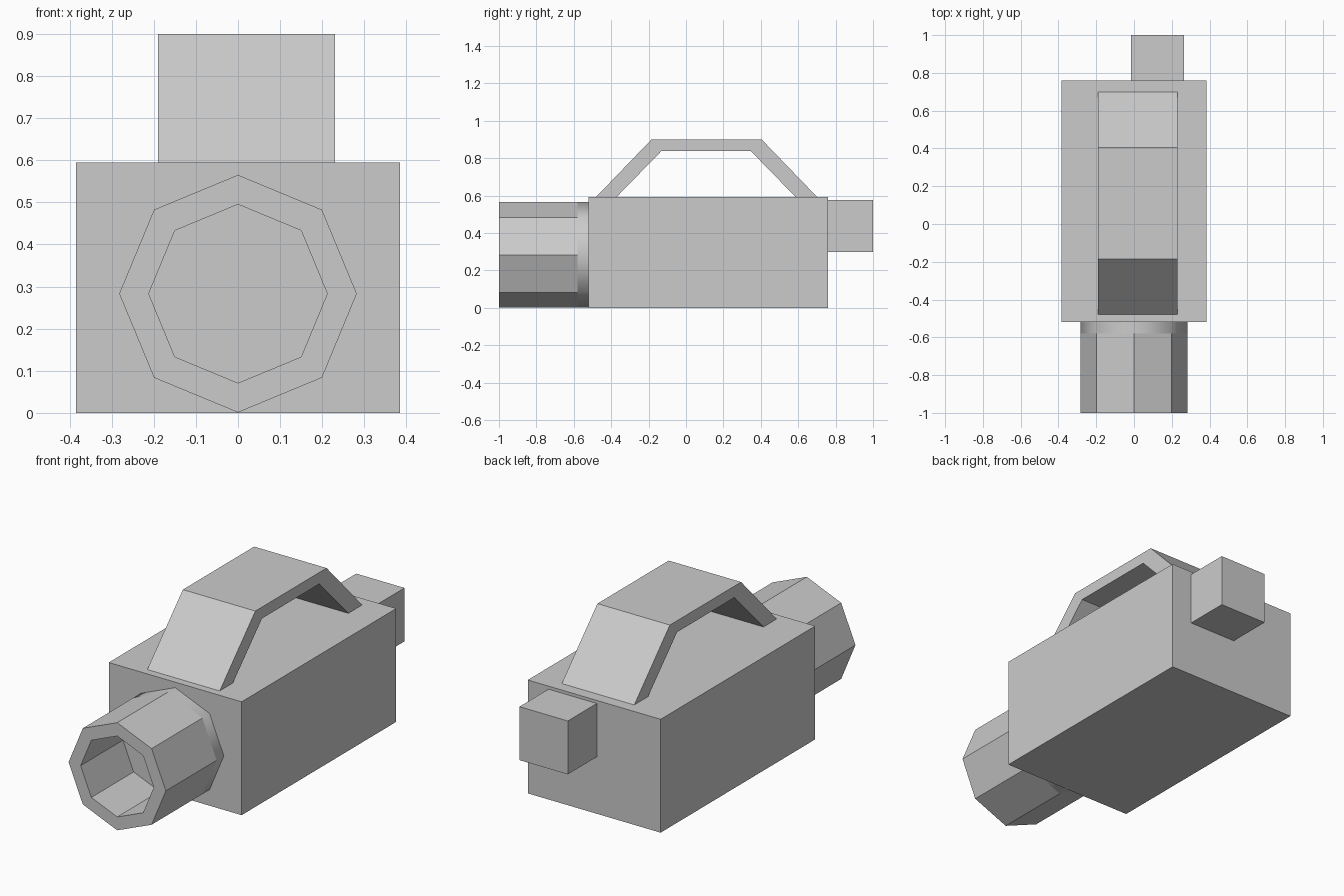
import bpy
import math

if "Cube" in bpy.data.objects:
    bpy.data.objects.remove(bpy.data.objects["Cube"])


def make_object(name, verts, faces):
    mesh = bpy.data.meshes.new(name)
    mesh.from_pydata(verts, [], faces)
    mesh.update()
    obj = bpy.data.objects.new(name, mesh)
    bpy.context.collection.objects.link(obj)
    return obj


def extrude_x(name, profile, x0, x1, caps):
    """Sweep a clockwise (y, z) profile from x0 to x1; caps are index tuples."""
    n = len(profile)
    verts = [(x, y, z) for x in (x0, x1) for y, z in profile]
    faces = [(i, (i + 1) % n, (i + 1) % n + n, i + n) for i in range(n)]
    faces += [tuple(c) for c in caps]
    faces += [tuple(i + n for i in reversed(c)) for c in caps]
    return make_object(name, verts, faces)


def box(name, x, y, z):
    profile = [(y[0], z[0]), (y[0], z[1]), (y[1], z[1]), (y[1], z[0])]
    return extrude_x(name, profile, x[0], x[1], [(3, 2, 1, 0)])


def fix_normals(obj):
    import bmesh
    bm = bmesh.new()
    bm.from_mesh(obj.data)
    bmesh.ops.recalc_face_normals(bm, faces=bm.faces)
    bm.to_mesh(obj.data)
    bm.free()


# Main body and rear viewfinder
body = box("camera_body", (-0.385, 0.385), (-0.52, 0.76), (0, 0.594))
viewfinder = box("viewfinder", (-0.015, 0.265), (0.76, 1.0), (0.298, 0.578))

# Bent-strap carrying handle
outer = [(-0.48, 0.594), (-0.185, 0.9), (0.405, 0.9), (0.70, 0.594)]
inner = [(0.585, 0.594), (0.345, 0.84), (-0.13, 0.84), (-0.37, 0.594)]
handle = extrude_x("carry_handle", outer + inner, -0.19, 0.23,
                   [(i, 7 - i, 6 - i, i + 1) for i in range(3)])

# Octagonal lens barrel: outer wall, front rim, recessed bore
SIDES = 8
rings = [(0.282, -0.52), (0.282, -0.58), (0.282, -1.0), (0.212, -1.0), (0.212, -0.65)]
verts = []
for r, y in rings:
    for k in range(SIDES):
        a = 2 * math.pi * k / SIDES
        verts.append((r * math.sin(a), y, 0.283 + r * math.cos(a)))
faces = []
for j in range(len(rings) - 1):
    for k in range(SIDES):
        m = (k + 1) % SIDES
        faces.append((j * SIDES + k, j * SIDES + m, (j + 1) * SIDES + m, (j + 1) * SIDES + k))
faces.append(tuple(range(4 * SIDES, 5 * SIDES)))
faces.append(tuple(range(SIDES)))
lens = make_object("lens_barrel", verts, faces)

for part in (body, viewfinder, handle, lens):
    fix_normals(part)

# Softly shaded collar where the lens meets the body
for poly in lens.data.polygons:
    poly.use_smooth = all(v < 2 * SIDES for v in poly.vertices) and len(poly.vertices) == 4
